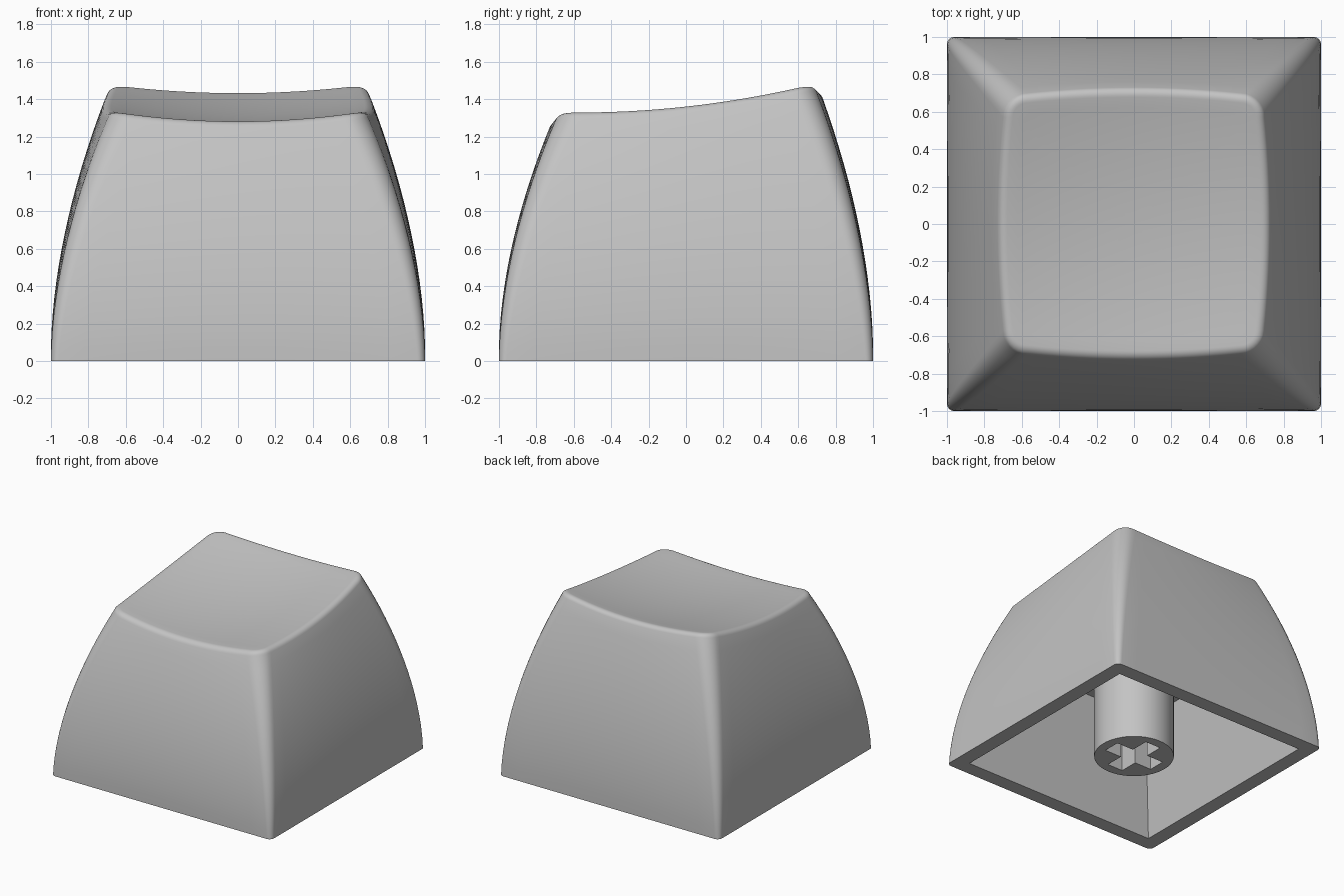
import bpy, bmesh, math
from mathutils import Vector

cube = bpy.data.objects.get("Cube")
if cube:
    bpy.data.objects.remove(cube)

grey = bpy.data.materials.new("light grey plastic")
grey.use_nodes = True
COLOUR = (0.55, 0.55, 0.55, 1)
grey.diffuse_color = COLOUR
grey.node_tree.nodes["Principled BSDF"].inputs["Base Color"].default_value = COLOUR

TOP_W, EDGE_R, START = 0.70, 0.055, math.radians(20)


def dish(x, y):
    """Height of the scooped, tilted top surface."""
    return 1.305 + 0.11 * y + 0.11 * y * y + 0.05 * (x / 0.65) ** 2


def outline(w, r, bow, sides=14, arc=7):
    """Rounded square with slightly bowed sides, counter-clockwise."""
    quarter = []
    flat = w - r
    for i in range(sides):
        u = -1 + 2 * i / sides
        quarter.append(Vector((w + bow * (1 - u * u), u * flat)))
    for i in range(arc):
        a = math.pi / 2 * i / arc
        quarter.append(Vector((flat + r * math.cos(a), flat + r * math.sin(a))))
    pts = []
    for c, s in ((1, 0), (0, 1), (-1, 0), (0, -1)):
        pts += [Vector((c * p.x - s * p.y, s * p.x + c * p.y)) for p in quarter]
    return pts


def bridge(bm, low, high):
    n = len(low)
    for i in range(n):
        j = (i + 1) % n
        bm.faces.new((low[i], low[j], high[j], high[i]))


def loop_edges(bm, ring):
    return [bm.edges.get((ring[i - 1], ring[i])) or bm.edges.new((ring[i - 1], ring[i]))
            for i in range(len(ring))]


def fill(bm, *rings):
    edges = [e for ring in rings for e in loop_edges(bm, ring)]
    bmesh.ops.triangle_fill(bm, edges=edges, use_beauty=True, normal=(0, 0, -1))


def finish(bm, name, angle):
    bmesh.ops.recalc_face_normals(bm, faces=bm.faces)
    mesh = bpy.data.meshes.new(name)
    bm.to_mesh(mesh)
    bm.free()
    mesh.materials.append(grey)
    obj = bpy.data.objects.new(name, mesh)
    bpy.context.collection.objects.link(obj)
    bpy.ops.object.select_all(action="DESELECT")
    obj.select_set(True)
    bpy.context.view_layer.objects.active = obj
    bpy.ops.object.shade_smooth_by_angle(angle=math.radians(angle))
    return obj


# Cap shell: curved skirt, rounded rim, scooped top
bm = bmesh.new()
rings = []


def add_ring(points, height):
    rings.append([bm.verts.new((p.x, p.y, height(p))) for p in points])


STEPS = 16
for k in range(STEPS + 1):
    t = k / STEPS
    w = 1 - (1 - TOP_W) * t ** 1.8
    s = TOP_W / w
    add_ring(outline(w, 0.04 + 0.09 * t, 0.03 * t),
             lambda p: t * (dish(p.x * s, p.y * s) - EDGE_R * (1 - math.sin(START))))

for k in range(1, 7):
    a = START + (math.pi / 2 - START) * k / 6
    inset = EDGE_R * (math.cos(START) - math.cos(a))
    rim = outline(TOP_W - inset, 0.13 - inset, 0.03)
    add_ring(rim, lambda p: dish(p.x, p.y) - EDGE_R * (1 - math.sin(a)))

for k in range(1, 12):
    add_ring([p * (1 - k / 12) for p in rim], lambda p: dish(p.x, p.y))

for low, high in zip(rings, rings[1:]):
    bridge(bm, low, high)
centre = bm.verts.new((0, 0, dish(0, 0)))
last = rings[-1]
for i in range(len(last)):
    bm.faces.new((last[i - 1], last[i], centre))

# Hollow underside: tapered square cavity with flat ceiling
CORNERS = ((1, 1), (-1, 1), (-1, -1), (1, -1))
mouth = [bm.verts.new((0.88 * x, 0.88 * y, 0)) for x, y in CORNERS]
ceiling = [bm.verts.new((0.72 * x, 0.72 * y, 0.91)) for x, y in CORNERS]
bridge(bm, mouth, ceiling)
bm.faces.new(ceiling)
fill(bm, rings[0], mouth)
finish(bm, "cap_shell", 35)

# Stem: round post with a cross-shaped socket in its lower end
bm = bmesh.new()
SEG, RADIUS, ARM, HALF = 48, 0.30, 0.222, 0.07
circle = [(RADIUS * math.cos(math.tau * i / SEG), RADIUS * math.sin(math.tau * i / SEG))
          for i in range(SEG)]
cross = []
for c, s in ((1, 0), (0, 1), (-1, 0), (0, -1)):
    for x, y in ((ARM, -HALF), (ARM, HALF), (HALF, HALF)):
        cross.append((c * x - s * y, s * x + c * y))


def wall(points, top):
    low = [bm.verts.new((x, y, 0)) for x, y in points]
    high = [bm.verts.new((x, y, top)) for x, y in points]
    bridge(bm, low, high)
    bm.faces.new(high)
    return low


fill(bm, wall(circle, 0.93), wall(cross, 0.45))
finish(bm, "switch_stem", 35)
